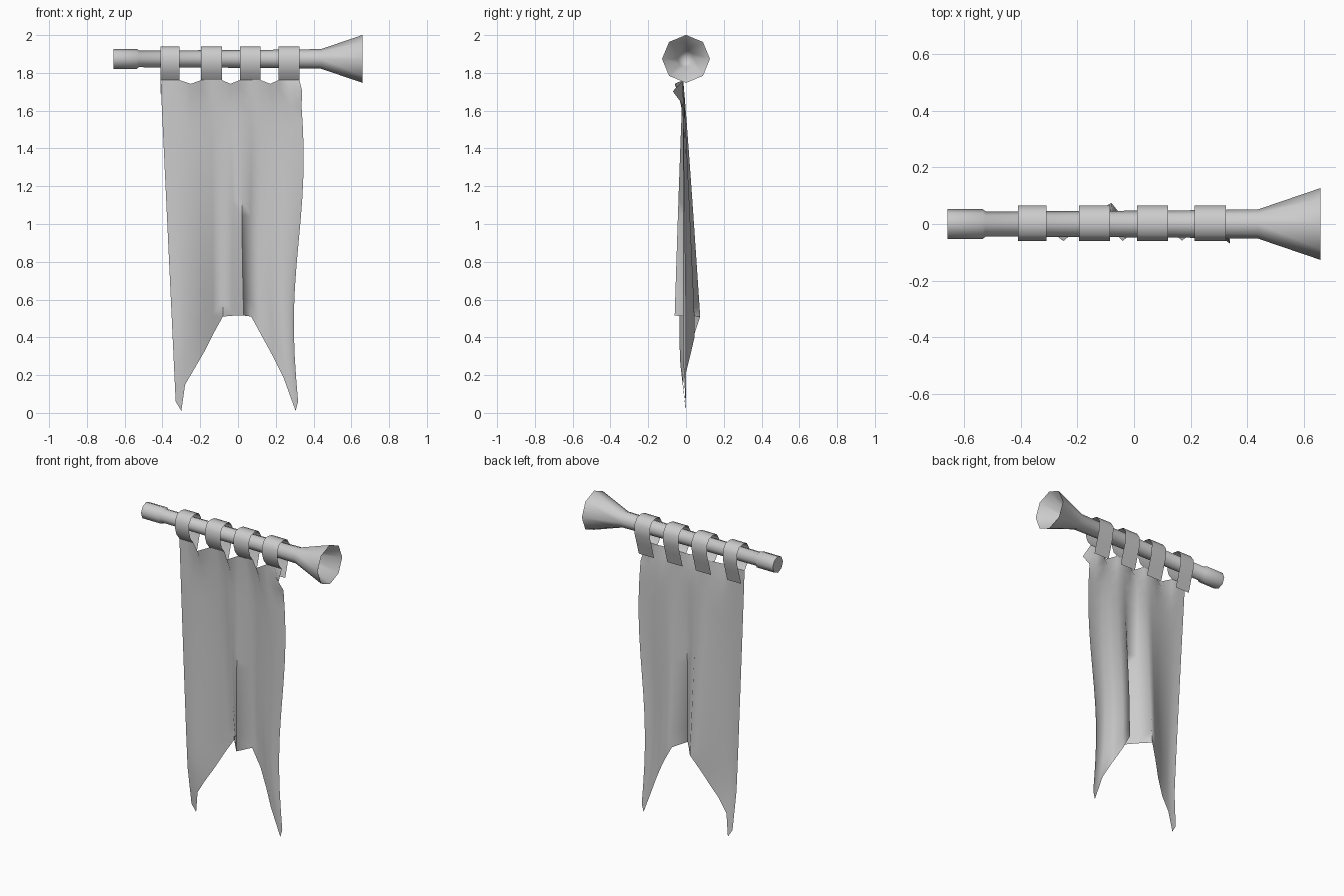
import bpy, math

if "Cube" in bpy.data.objects:
    bpy.data.objects.remove(bpy.data.objects["Cube"])

AXIS_Z = 1.874


def make(name, verts, faces, angle):
    me = bpy.data.meshes.new(name)
    me.from_pydata(verts, [], faces)
    me.validate()
    me.update()
    me.shade_smooth()
    me.set_sharp_from_angle(angle=math.radians(angle))
    ob = bpy.data.objects.new(name, me)
    bpy.context.collection.objects.link(ob)
    return ob


def grid_faces(rows, cols):
    return [(r * cols + c, (r + 1) * cols + c, (r + 1) * cols + c + 1, r * cols + c + 1)
            for r in range(rows - 1) for c in range(cols - 1)]


# Eight-sided horn: mouthpiece, tube, flared open bell with inner cone
profile = [(-.66, .053), (-.535, .053), (-.525, .044), (.15, .048), (.44, .052),
           (.66, .127), (.658, .123), (.45, .045)]
N = 8
verts = [(x, r * math.cos(k * math.tau / N), AXIS_Z + r * math.sin(k * math.tau / N))
         for x, r in profile for k in range(N)]
faces = [(i * N + k, i * N + (k + 1) % N, (i + 1) * N + (k + 1) % N, (i + 1) * N + k)
         for i in range(len(profile) - 1) for k in range(N)]
verts.append((.41, 0, AXIS_Z))
last = (len(profile) - 1) * N
faces += [(last + k, last + (k + 1) % N, len(verts) - 1) for k in range(N)]
faces.append(tuple(reversed(range(N))))
make("horn", verts, faces, 50)

# Hanging cloth: columns run from the top edge to a swallow-tail hem
top_x = [-.41, -.36, -.31, -.25, -.195, -.14, -.085, -.04, .01, .065, .12, .17, .215, .27, .325]
hem = [(-.33, .06), (-.30, .01), (-.28, .15), (-.23, .235), (-.175, .33), (-.13, .42),
       (-.08, .51), (-.02, .515), (.03, .515), (.07, .51), (.13, .40), (.19, .29),
       (.24, .19), (.305, .01), (.318, .06)]
fold = [-.03, -.035, -.03, -.015, .015, .045, .075, .0, -.06, .045, .045, .02, -.01, -.015, .0]
GAPS = (3, 7, 11)
steps = [0, .035, .08, .15] + [.15 + .85 * i / 12 for i in range(1, 13)]
cols = len(top_x)


def cloth_point(c, t):
    gap = c in GAPS
    zt = 1.742 if gap else 1.762
    xb, zb = hem[c]
    x = top_x[c] + (xb - top_x[c]) * t
    x += .025 * math.sin(math.tau * t) * max(0, x / .33)
    z = zt + (zb - zt) * t
    f = max(0.0, min(1.0, (1.762 - z) / 1.25))
    near_top = max(0, 1 - t / .15) ** 2
    y = -.015 * (1 - f) + fold[c] * f ** 0.9 - (.045 * near_top if gap else 0)
    y *= min(1, z / .3)
    if c == cols - 1 and 0 < t < .05:      # curled corner
        x, y = .34, -.07
    return (x, y, z)


make("banner_cloth", [cloth_point(c, t) for t in steps for c in range(cols)],
     grid_faces(len(steps), cols), 80)

# Four straps looped over the tube, with loose ends behind
loop = [(-.015, 1.762), (-.045, 1.80), (-.06, 1.845), (-.06, 1.895), (-.038, 1.932), (0, 1.94),
        (.04, 1.932), (.065, 1.895), (.062, 1.83), (.042, 1.765), (.02, 1.69)]
for n in range(4):
    xs = top_x[n * 4:n * 4 + 3]
    make(f"strap_{n + 1}", [(x, y, z) for y, z in loop for x in xs],
         grid_faces(len(loop), 3), 60)
